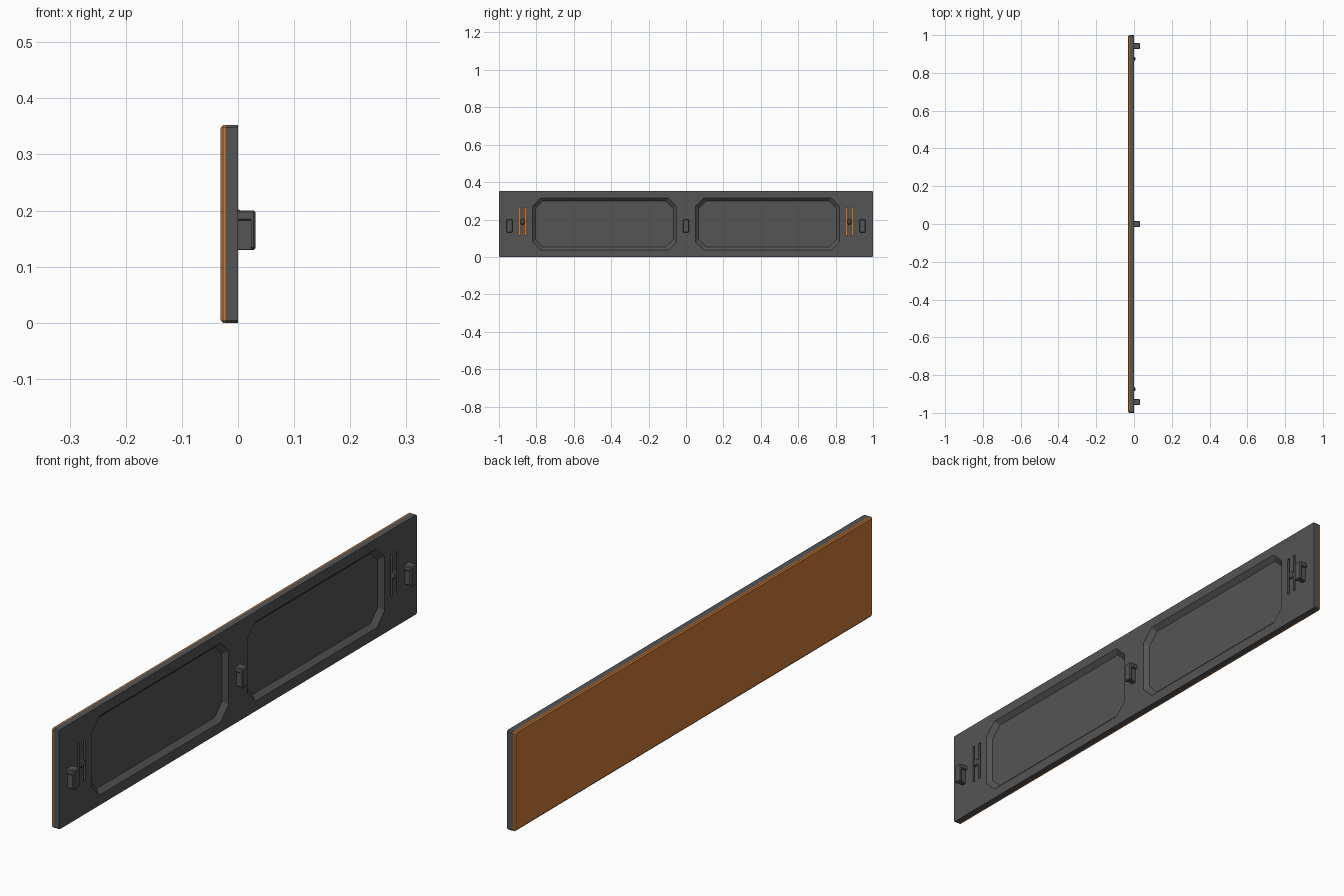
import bpy, bmesh

if "Cube" in bpy.data.objects:
    bpy.data.objects.remove(bpy.data.objects["Cube"])


def octagon(y, z, hy, hz, c):
    """Rectangle centred on (y, z) with corners cut by c."""
    return [(y + a, z + b) for a, b in (
        (hy, c - hz), (hy, hz - c), (hy - c, hz), (c - hy, hz),
        (-hy, hz - c), (-hy, c - hz), (c - hy, -hz), (hy - c, -hz))]


def loft(bm, y, z, sections):
    """Closed solid along x; each section is (x, half_y, half_z, corner_cut)."""
    rings = [[bm.verts.new((x, p, q)) for p, q in octagon(y, z, hy, hz, c)]
             for x, hy, hz, c in sections]
    new = [bm.faces.new(rings[0][::-1]), bm.faces.new(rings[-1])]
    for a, b in zip(rings, rings[1:]):
        for i in range(8):
            j = (i + 1) % 8
            new.append(bm.faces.new((a[i], a[j], b[j], b[i])))
    bmesh.ops.recalc_face_normals(bm, faces=new)


def finish(name, bm, mat=None):
    me = bpy.data.meshes.new(name)
    bm.to_mesh(me)
    bm.free()
    ob = bpy.data.objects.new(name, me)
    bpy.context.collection.objects.link(ob)
    if mat:
        me.materials.append(mat)
    return ob


def material(name, color):
    m = bpy.data.materials.new(name)
    m.diffuse_color = color
    m.use_nodes = True
    m.node_tree.nodes["Principled BSDF"].inputs["Base Color"].default_value = m.diffuse_color
    return m


orange = material("orange", (0.6, 0.2, 0.04, 1))
dark = material("dark_grey", (0.09, 0.09, 0.09, 1))
MID = 0.176

# Coloured skin with bevelled outer rim
bm = bmesh.new()
loft(bm, 0, MID, [(-0.031, 0.995, MID - 0.005, 0.003),
                  (-0.027, 1.0, MID, 0.004),
                  (-0.022, 1.0, MID, 0.004)])
finish("outer_skin", bm, orange)

# Dark backing panel
bm = bmesh.new()
loft(bm, 0, MID, [(-0.022, 1.0, MID, 0.004), (0, 1.0, MID, 0.004)])
panel = finish("backing_panel", bm, dark)

# Cutters: sloped pockets and the pairs of slots beside each snap tab
bm = bmesh.new()
for s in (-1, 1):
    loft(bm, s * 0.436, MID, [(-0.016, 0.368, 0.124, 0.04),
                              (0, 0.384, 0.14, 0.045),
                              (0.002, 0.386, 0.142, 0.0455)])
    for d in (-0.016, 0.016):
        loft(bm, s * 0.874 + d, 0.19, [(-0.03, 0.005, 0.073, 0.001),
                                       (0.01, 0.005, 0.073, 0.001)])
cutter = finish("panel_cutter", bm)
cutter.hide_render = True
mod = panel.modifiers.new("cut", 'BOOLEAN')
mod.operation, mod.solver, mod.object = 'DIFFERENCE', 'EXACT', cutter
bpy.context.view_layer.objects.active = panel
bpy.ops.object.modifier_apply(modifier=mod.name)
bpy.data.objects.remove(cutter)

# Snap bumps on the flexible tabs
for s, side in ((-1, "left"), (1, "right")):
    bm = bmesh.new()
    loft(bm, s * 0.874, 0.188, [(-0.001, 0.011, 0.015, 0.005),
                                (0.005, 0.009, 0.012, 0.004),
                                (0.008, 0.004, 0.006, 0.002)])
    finish("snap_bump_" + side, bm, dark)

# Mounting hooks: narrow web under a wider top and outer flange
for y, side in ((-0.943, "left"), (0, "centre"), (0.943, "right")):
    bm = bmesh.new()
    loft(bm, y, 0.157, [(-0.001, 0.009, 0.027, 0.001), (0.024, 0.009, 0.027, 0.001)])
    loft(bm, y, 0.191, [(-0.001, 0.016, 0.009, 0.003), (0.024, 0.016, 0.009, 0.003)])
    loft(bm, y, 0.165, [(0.023, 0.016, 0.035, 0.004), (0.028, 0.016, 0.035, 0.004),
                        (0.031, 0.013, 0.032, 0.003)])
    finish("hook_" + side, bm, dark)
